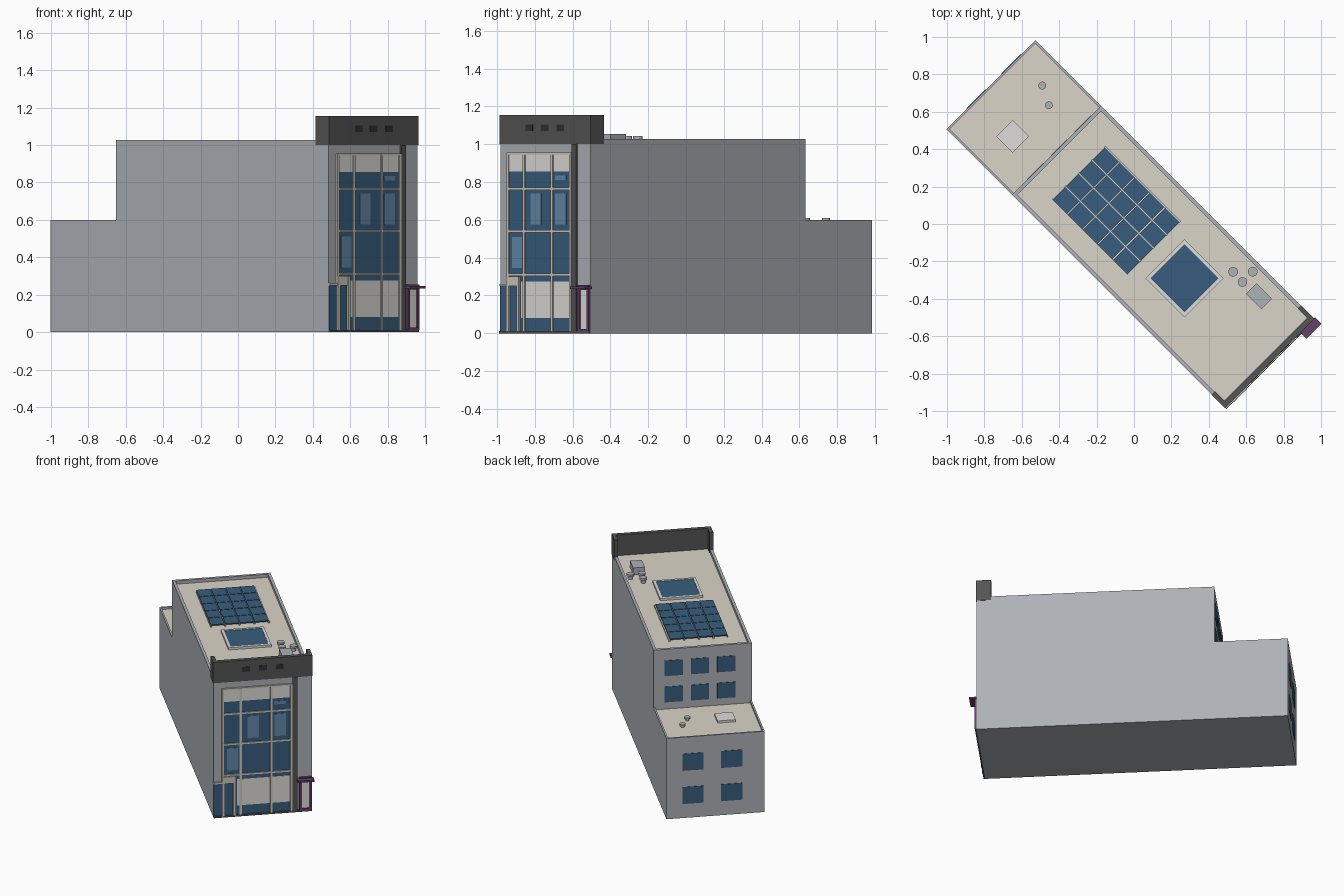
import bpy, bmesh
from math import radians
from mathutils import Matrix

if "Cube" in bpy.data.objects:
    bpy.data.objects.remove(bpy.data.objects["Cube"])

# Local frame: x across the building, -y the street facade; then turned 45 degrees
TURN = Matrix.Rotation(radians(45), 4, 'Z')
X0, X1 = -0.35, 0.322                    # side walls
FRONT, STEP, BACK = -1.036, 0.571, 1.068


def mat(name, r, g, b):
    m = bpy.data.materials.new(name)
    m.diffuse_color = (r, g, b, 1)
    m.use_nodes = True
    m.node_tree.nodes["Principled BSDF"].inputs["Base Color"].default_value = m.diffuse_color
    return m


WALL = mat("wall_grey", 0.42, 0.44, 0.47)
ROOF = mat("roof_beige", 0.70, 0.66, 0.57)
DARK = mat("charcoal", 0.09, 0.09, 0.09)
BLACK = mat("vent_black", 0.03, 0.03, 0.03)
GLASS = mat("glass_blue", 0.04, 0.11, 0.21)
PALE = mat("glass_pale", 0.13, 0.25, 0.40)
TRIM = mat("trim_beige", 0.62, 0.59, 0.53)
PANEL = mat("panel_white", 0.74, 0.72, 0.68)
PURPLE = mat("purple", 0.13, 0.05, 0.14)


def finish(name, bm, material):
    bmesh.ops.transform(bm, matrix=TURN, verts=bm.verts)
    me = bpy.data.meshes.new(name)
    bm.to_mesh(me)
    bm.free()
    me.materials.append(material)
    ob = bpy.data.objects.new(name, me)
    bpy.context.collection.objects.link(ob)
    return ob


def boxes(name, material, *spans):
    """Each span is (x0, x1, y0, y1, z0, z1)."""
    bm = bmesh.new()
    for a, b, c, d, e, f in spans:
        m = Matrix.Translation(((a + b) / 2, (c + d) / 2, (e + f) / 2)) \
            @ Matrix.Diagonal((b - a, d - c, f - e, 1))
        bmesh.ops.create_cube(bm, size=1, matrix=m)
    return finish(name, bm, material)


def vents(name, z, height, r, spots):
    """Round roof vents: a narrow stem with a wider cap."""
    bm = bmesh.new()
    for x, y in spots:
        for rad, z0, z1 in ((r * 0.6, z, z + height * 0.6), (r, z + height * 0.6, z + height)):
            bmesh.ops.create_cone(bm, cap_ends=True, segments=12, radius1=rad, radius2=rad,
                                  depth=z1 - z0, matrix=Matrix.Translation((x, y, (z0 + z1) / 2)))
    return finish(name, bm, WALL)


def front(x0, x1, z0, z1, out, back=0.0):
    """Span of a piece standing out from the facade."""
    return (x0, x1, FRONT - out, FRONT - back, z0, z1)


# Main block, rear block and roofs
boxes("main_block", WALL, (X0, X1, FRONT, STEP, 0, 1.0))
boxes("rear_block", WALL, (X0, X1, STEP, BACK, 0, 0.58))
boxes("main_roof", ROOF, (X0 + .02, X1 - .02, FRONT + .03, STEP - .02, 1.0, 1.004))
boxes("rear_roof", ROOF, (X0 + .012, X1 - .012, STEP, BACK - .012, .58, .584))

# Parapets
T = 0.02
boxes("main_parapet", WALL,
      (X0, X0 + T, FRONT + .09, STEP, 1.0, 1.028),
      (X1 - T, X1, FRONT + .09, STEP, 1.0, 1.028),
      (X0 + T, X1 - T, STEP - T, STEP, 1.0, 1.028))
T = 0.012
boxes("rear_parapet", WALL,
      (X0, X0 + T, STEP, BACK, .58, .60),
      (X1 - T, X1, STEP, BACK, .58, .60),
      (X0 + T, X1 - T, BACK - T, BACK, .58, .60))

# Dark sign band with side returns and three square vents
boxes("front_fascia", DARK,
      (X0 - .003, X1 + .003, FRONT - .004, FRONT + .026, 1.0, 1.155),
      (X0 - .003, X0 + .023, FRONT + .026, FRONT + .097, 1.0, 1.155),
      (X1 - .023, X1 + .003, FRONT + .026, FRONT + .097, 1.0, 1.155))
boxes("fascia_vents", BLACK, *[front(c - .027, c + .027, 1.07, 1.105, .007)
                               for c in (-.13, -.014, .102)])

# Facade glazing, spandrels and opening lights
boxes("front_glass", GLASS, front(-.285, .185, .012, .95, .004))
boxes("side_door_glass", GLASS, front(X0, -.285, .012, .25, .004))
boxes("spandrels", PANEL,
      front(-.285, .185, .855, .945, .006), front(-.19, .185, .08, .275, .006))
boxes("opening_lights", PALE,
      front(-.26, -.185, .345, .51, .007), front(-.12, -.04, .575, .74, .007),
      front(.065, .145, .575, .74, .007), front(.065, .145, .81, .835, .007))

# Mullions and transoms
bars = [front(x - .007, x + .007, .012, .955, .012) for x in (-.287, -.166, .043, .18)]
bars += [front(-.294, .187, z - .006, z + .006, .011) for z in (.949, .765, .54, .31)]
boxes("window_frame", TRIM, *bars)
boxes("side_door_frame", TRIM,
      front(-.294, -.276, .012, .30, .016), front(-.217, -.2, .012, .30, .016),
      front(-.276, -.217, .25, .30, .014), front(X0, -.294, .25, .262, .010))

# Dark pilaster and base strip
boxes("pilaster", DARK, front(.190, .224, 0, 1.0, .010))
boxes("base_strip", DARK, front(X0, X1, 0, .012, .012))

# Purple entrance with small canopy
boxes("entrance_frame", PURPLE,
      front(.236, .252, .012, .255, .014), front(.306, .322, .012, .255, .014),
      front(.252, .306, .228, .255, .014), front(.252, .306, .012, .024, .014))
boxes("entrance_door", PANEL, front(.252, .306, .024, .228, .006))
boxes("entrance_canopy", PURPLE, front(.218, .332, .234, .247, .05))

# Rear windows
boxes("upper_rear_windows", GLASS, *[
    (x - .062, x + .062, STEP - .002, STEP + .003, z, z + .115)
    for x in (.185, .006, -.175) for z in (.635, .83)])
boxes("lower_rear_windows", GLASS, *[
    (x - .072, x + .072, BACK - .002, BACK + .003, z, z + .125)
    for x in (.14, -.124) for z in (.105, .352)])

# Solar array: 4 by 5 panels on rails
SX, SY, CX, CY, G = -.217, -.168, .0998, .1142, .003
boxes("solar_panels", GLASS, *[
    (SX + i * CX + G, SX + (i + 1) * CX - G, SY + j * CY + G, SY + (j + 1) * CY - G, 1.014, 1.022)
    for i in range(4) for j in range(5)])
boxes("solar_rails", TRIM, *[
    (SX + i * CX - .006 * (i > 0), SX + i * CX + .006, SY, SY + 5 * CY, 1.004, 1.014)
    for i in range(5)])

# Skylight
A, B, C, D, W = -.161, .133, -.543, -.249, .018
boxes("skylight_frame", PANEL,
      (A, B, C, C + W, 1.004, 1.02), (A, B, D - W, D, 1.004, 1.02),
      (A, A + W, C + W, D - W, 1.004, 1.02), (B - W, B, C + W, D - W, 1.004, 1.02))
boxes("skylight_glass", GLASS, (A + W, B - W, C + W, D - W, 1.004, 1.017))

# Roof equipment
boxes("air_unit", WALL, (.16, .24, -.805, -.688, 1.004, 1.055))
vents("main_roof_vents", 1.004, .04, .026, [(.194, -.555), (.269, -.629), (.191, -.629)])
vents("rear_roof_vents", .584, .025, .021, [(.177, .87), (.127, .771)])
boxes("roof_hatch", PANEL, (-.19, -.066, .728, .852, .584, .60))
